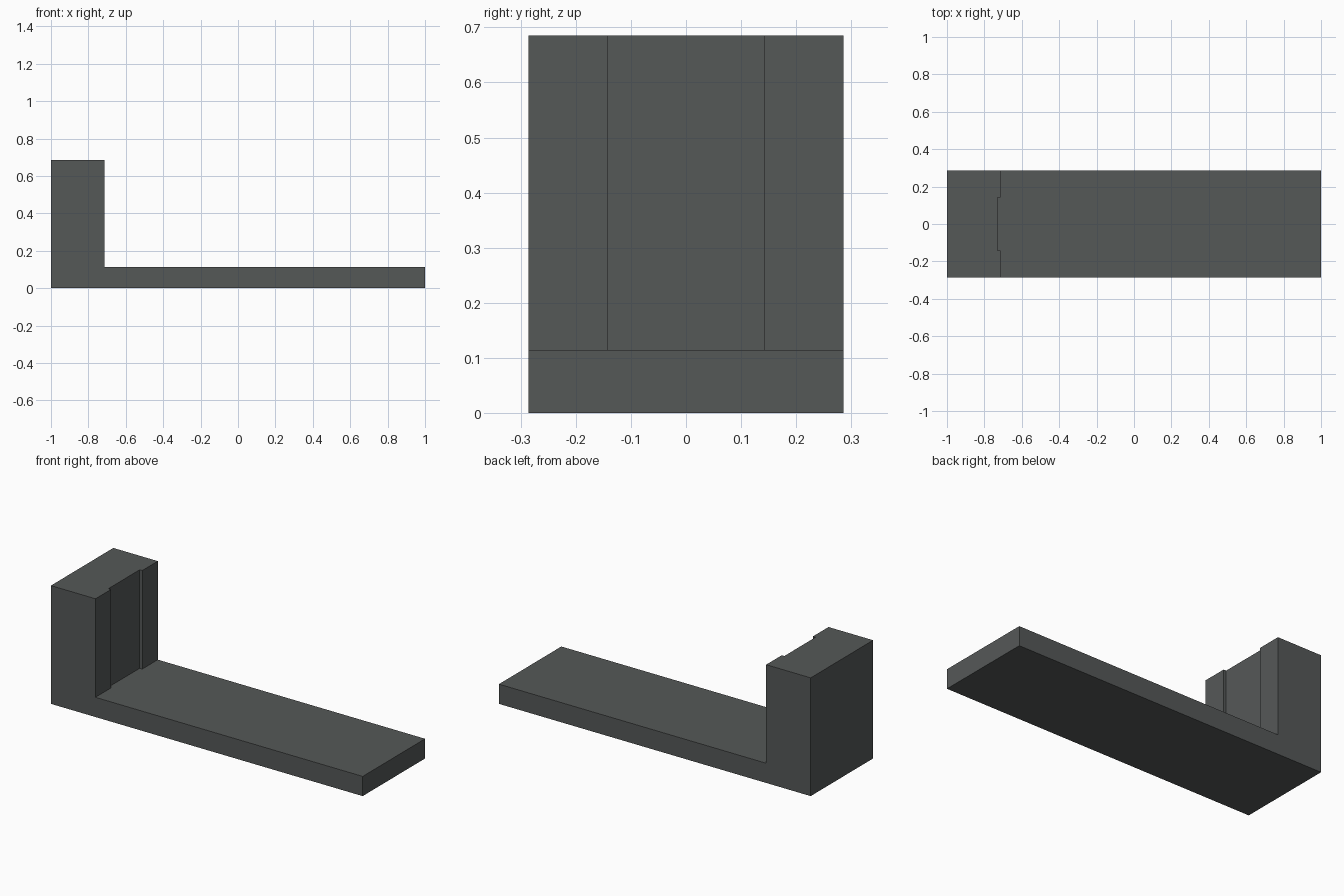
import bpy, bmesh

if "Cube" in bpy.data.objects:
    bpy.data.objects.remove(bpy.data.objects["Cube"])

grey = bpy.data.materials.new("dark grey")
grey.diffuse_color = (0.091, 0.098, 0.097, 1)
grey.use_nodes = True
grey.node_tree.nodes["Principled BSDF"].inputs["Base Color"].default_value = grey.diffuse_color

HALF_DEPTH = 2 / 7
BASE_TOP = 0.8 / 7
HEIGHT = 4.8 / 7
WALL_X = -5 / 7


def prism(name, points, half):
    """Extrude an x/z profile evenly about y = 0."""
    bm = bmesh.new()
    face = bm.faces.new([bm.verts.new((x, -half, z)) for x, z in points])
    side = bmesh.ops.extrude_face_region(bm, geom=[face])["geom"]
    moved = [v for v in side if isinstance(v, bmesh.types.BMVert)]
    bmesh.ops.translate(bm, vec=(0, 2 * half, 0), verts=moved)
    bmesh.ops.recalc_face_normals(bm, faces=bm.faces)
    mesh = bpy.data.meshes.new(name)
    bm.to_mesh(mesh)
    bm.free()
    mesh.materials.append(grey)
    obj = bpy.data.objects.new(name, mesh)
    bpy.context.collection.objects.link(obj)
    return obj


# L-shaped body: long base plate with an upright block at the left end
body = prism("base_and_upright", [
    (-1, 0), (1, 0), (1, BASE_TOP), (WALL_X, BASE_TOP),
    (WALL_X, HEIGHT), (-1, HEIGHT)], HALF_DEPTH)

# Shallow vertical recess in the inner face of the upright
cutter = prism("recess_cutter", [
    (-0.731, BASE_TOP), (-0.6, BASE_TOP), (-0.6, 0.8), (-0.731, 0.8)],
    HALF_DEPTH / 2)
cutter.hide_render = True
cutter.hide_set(True)

cut = body.modifiers.new("recess", 'BOOLEAN')
cut.operation = 'DIFFERENCE'
cut.solver = 'EXACT'
cut.object = cutter
